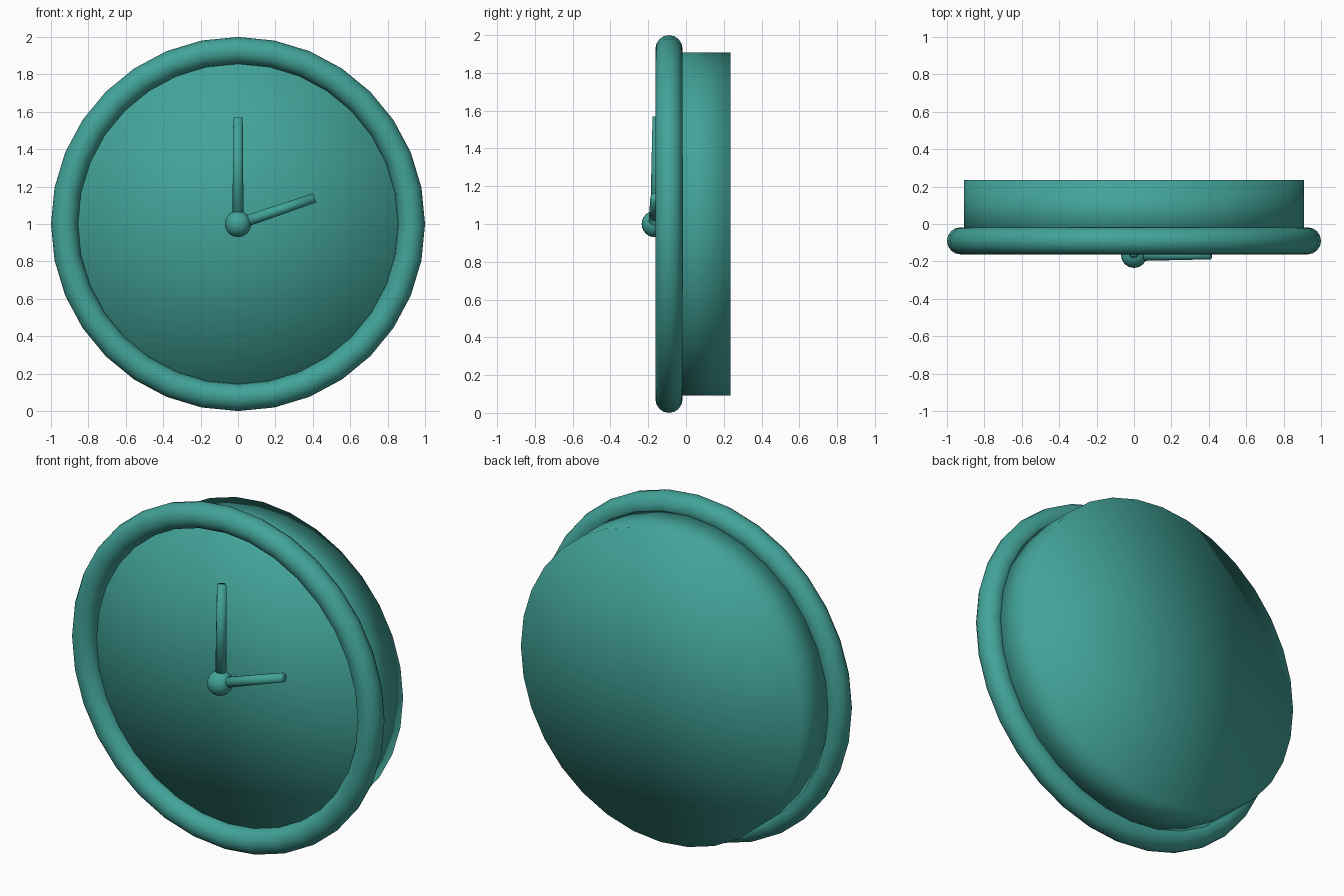
import bpy
import bmesh
from math import pi
from mathutils import Vector, Matrix

old = bpy.data.objects.get("Cube")
if old:
    bpy.data.objects.remove(old, do_unlink=True)

teal = bpy.data.materials.new("teal")
teal.use_nodes = True
COLOR = (0.055, 0.37, 0.32, 1)
teal.diffuse_color = COLOR
teal.node_tree.nodes["Principled BSDF"].inputs["Base Color"].default_value = COLOR


def finish(obj, name):
    obj.name = name
    obj.data.materials.clear()
    obj.data.materials.append(teal)
    for face in obj.data.polygons:
        face.use_smooth = True
    return obj


def rod(name, start, end, r1, r2, sides):
    """Smooth closed cylinder with fan caps between two points."""
    start, end = Vector(start), Vector(end)
    axis = end - start
    turn = axis.to_track_quat('Z', 'Y').to_matrix().to_4x4()
    bm = bmesh.new()
    bmesh.ops.create_cone(bm, cap_ends=True, cap_tris=True, segments=sides,
                          radius1=r1, radius2=r2, depth=axis.length,
                          matrix=Matrix.Translation((start + end) / 2) @ turn)
    mesh = bpy.data.meshes.new(name)
    bm.to_mesh(mesh)
    bm.free()
    obj = bpy.data.objects.new(name, mesh)
    bpy.context.collection.objects.link(obj)
    return finish(obj, name)


# Case: its front cap is the dial, set back inside the rim
rod("clock_case", (0, -0.09, 1), (0, 0.235, 1), 0.908, 0.908, 32)

# Rounded rim
bpy.ops.mesh.primitive_torus_add(
    major_segments=32, minor_segments=16, major_radius=0.928, minor_radius=0.072,
    location=(0, -0.09, 1), rotation=(pi / 2, 0, 0))
finish(bpy.context.object, "rim")

# Hands and centre knob
rod("minute_hand", (0, -0.16, 1), (0, -0.152, 1.57), 0.03, 0.025, 12)
rod("hour_hand", (0, -0.168, 1), (0.41, -0.163, 1.14), 0.03, 0.026, 12)
bpy.ops.mesh.primitive_uv_sphere_add(
    segments=16, ring_count=12, radius=0.07, location=(0, -0.165, 1))
finish(bpy.context.object, "centre_knob")
